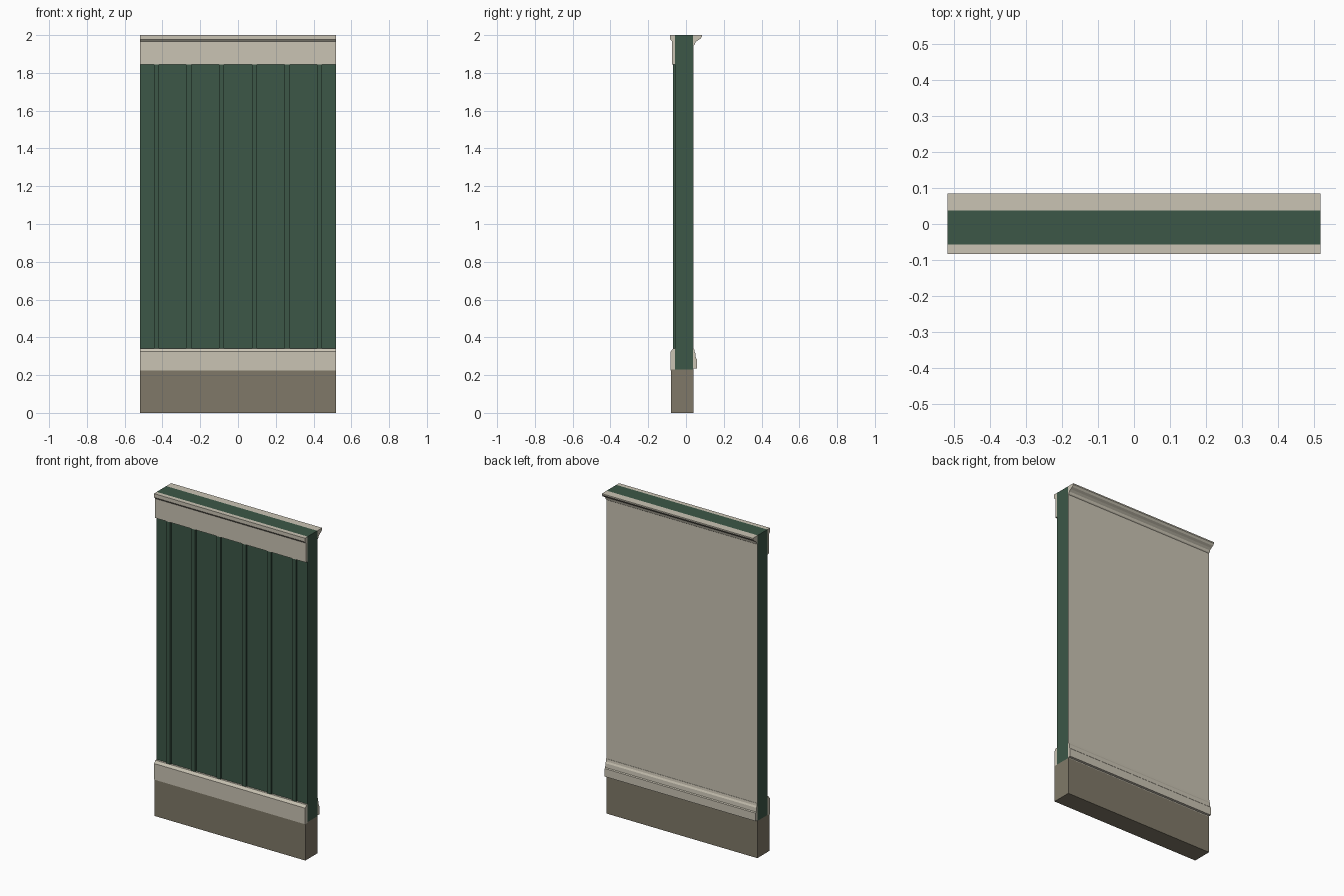
import bpy
import bmesh

cube = bpy.data.objects.get("Cube")
if cube:
    bpy.data.objects.remove(cube, do_unlink=True)

HALF = 0.518  # half the panel width


def material(name, rgb):
    mat = bpy.data.materials.new(name)
    mat.use_nodes = True
    colour = (*rgb, 1)
    mat.diffuse_color = colour
    bsdf = mat.node_tree.nodes["Principled BSDF"]
    bsdf.inputs["Base Color"].default_value = colour
    bsdf.inputs["Roughness"].default_value = 0.8
    return mat


green = material("dark green paint", (0.045, 0.095, 0.063))
cream = material("cream paint", (0.591, 0.552, 0.456))
stone = material("brown stone", (0.216, 0.191, 0.138))


def extrude(name, profile, mat, x0=-HALF, x1=HALF):
    """Extrude a closed (y, z) profile along x."""
    bm = bmesh.new()
    face = bm.faces.new([bm.verts.new((x0, y, z)) for y, z in profile])
    moved = bmesh.ops.extrude_face_region(bm, geom=[face])["geom"]
    verts = [v for v in moved if isinstance(v, bmesh.types.BMVert)]
    bmesh.ops.translate(bm, verts=verts, vec=(x1 - x0, 0, 0))
    bmesh.ops.recalc_face_normals(bm, faces=bm.faces)
    mesh = bpy.data.meshes.new(name)
    bm.to_mesh(mesh)
    bm.free()
    mesh.materials.append(mat)
    obj = bpy.data.objects.new(name, mesh)
    bpy.context.collection.objects.link(obj)
    return obj


def box(y0, y1, z0, z1):
    return [(y0, z0), (y1, z0), (y1, z1), (y0, z1)]


FRONT, BACK = -0.057, 0.037  # faces of the green core

# Footing and wall core
extrude("stone_base", box(-0.08, 0.041, 0, 0.23), stone)
extrude("wall_core", box(FRONT, BACK, 0.23, 2.0), green)
extrude("inner_lining", box(BACK, 0.041, 0.23, 2.0), cream)

# Front battens, mirrored about the centre
for i, centre in enumerate((0.0875, 0.26, 0.432)):
    for side, label in ((1, "left"), (-1, "right")):
        x = centre * side
        extrude(f"batten_{label}_{i + 1}", box(-0.068, FRONT, 0.33, 1.86),
                green, x - 0.014, x + 0.014)

# Front sill with a sloped top edge
extrude("front_sill", [(FRONT, 0.225), (-0.081, 0.225), (-0.081, 0.325),
                       (-0.069, 0.341), (FRONT, 0.341)], cream)

# Front frieze board with a projecting cap
extrude("front_frieze", [(FRONT, 1.845), (-0.073, 1.845), (-0.073, 1.965),
                         (-0.084, 1.977), (-0.084, 2.0), (FRONT, 2.0)], cream)

# Inner crown moulding with a hollow profile
extrude("crown_moulding", [(0.04, 1.945), (0.046, 1.95), (0.05, 1.962),
                           (0.062, 1.972), (0.076, 1.98), (0.085, 1.992),
                           (0.085, 2.0), (0.04, 2.0)], cream)

# Inner skirting board
extrude("skirting_board", [(0.04, 0.235), (0.057, 0.235), (0.057, 0.285),
                           (0.052, 0.29), (0.05, 0.315), (0.045, 0.325),
                           (0.043, 0.34), (0.04, 0.34)], cream)
